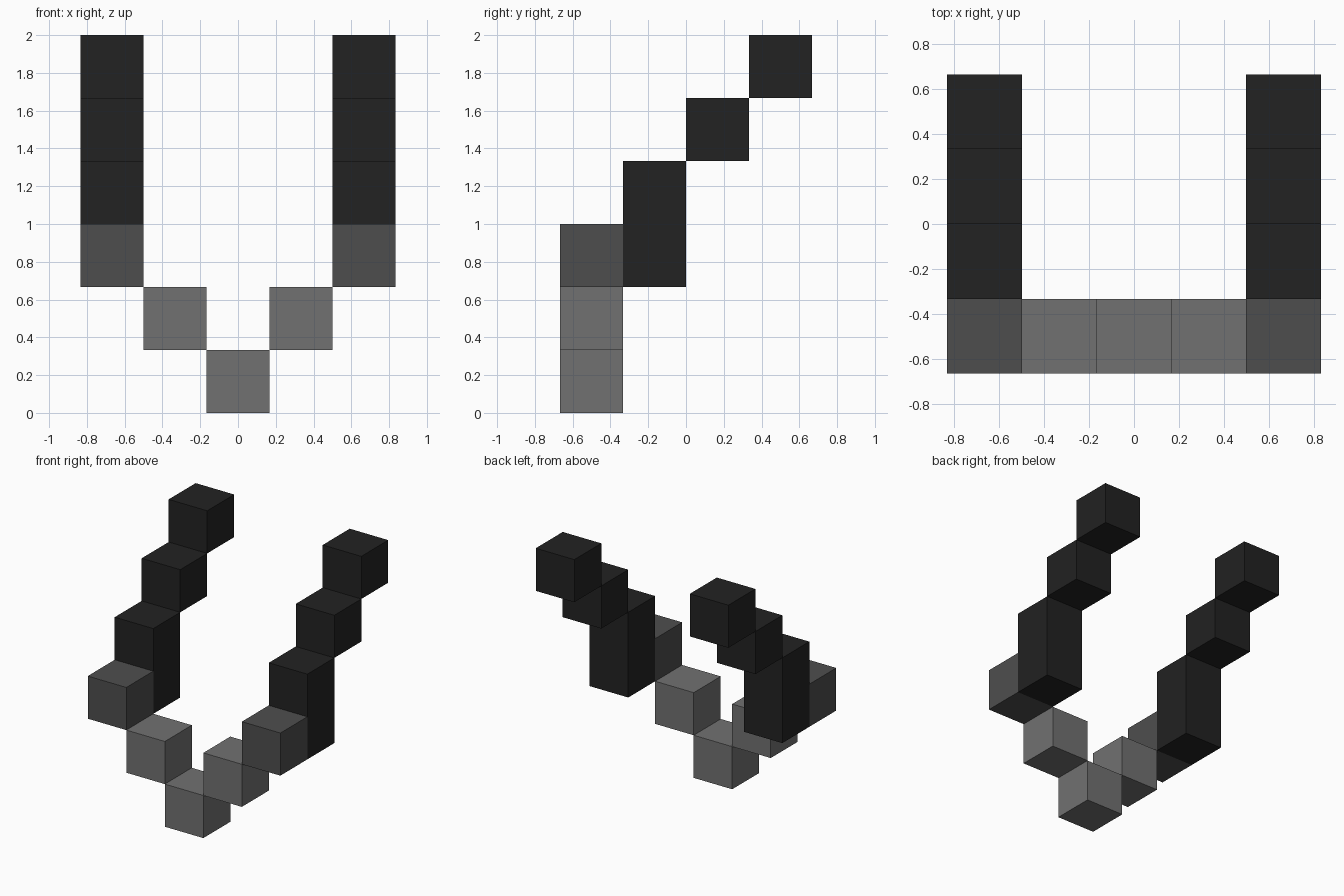
import bpy

cube = bpy.data.objects.get("Cube")
if cube:
    bpy.data.objects.remove(cube, do_unlink=True)

U = 1 / 3  # edge length of one block


def material(name, value):
    mat = bpy.data.materials.new(name)
    mat.use_nodes = True
    colour = (value, value, value, 1)
    mat.diffuse_color = colour
    mat.node_tree.nodes["Principled BSDF"].inputs["Base Color"].default_value = colour
    return mat


light_grey = material("light grey", 0.165)
mid_grey = material("mid grey", 0.076)
near_black = material("near black", 0.016)


def block(name, x, y, z, mat, height=1):
    """Block centred at x, with front face y and base z, all in block units."""
    bpy.ops.mesh.primitive_cube_add(
        size=1, location=(x * U, (y + 0.5) * U, (z + height / 2) * U))
    obj = bpy.context.object
    obj.name = name
    obj.scale = (U, U, height * U)
    bpy.ops.object.transform_apply(location=False, rotation=False, scale=True)
    obj.data.materials.append(mat)


# Lowest block at the front centre
block("pendant_block", 0, -2, 0, light_grey)

# Stepped chain rising outwards, then back, on each side
for side, sx in (("left", 1), ("right", -1)):
    block(side + "_inner_step", sx, -2, 1, light_grey)
    block(side + "_front_corner", 2 * sx, -2, 2, mid_grey)
    block(side + "_tall_strap", 2 * sx, -1, 2, near_black, height=2)
    block(side + "_middle_strap", 2 * sx, 0, 4, near_black)
    block(side + "_top_strap", 2 * sx, 1, 5, near_black)
